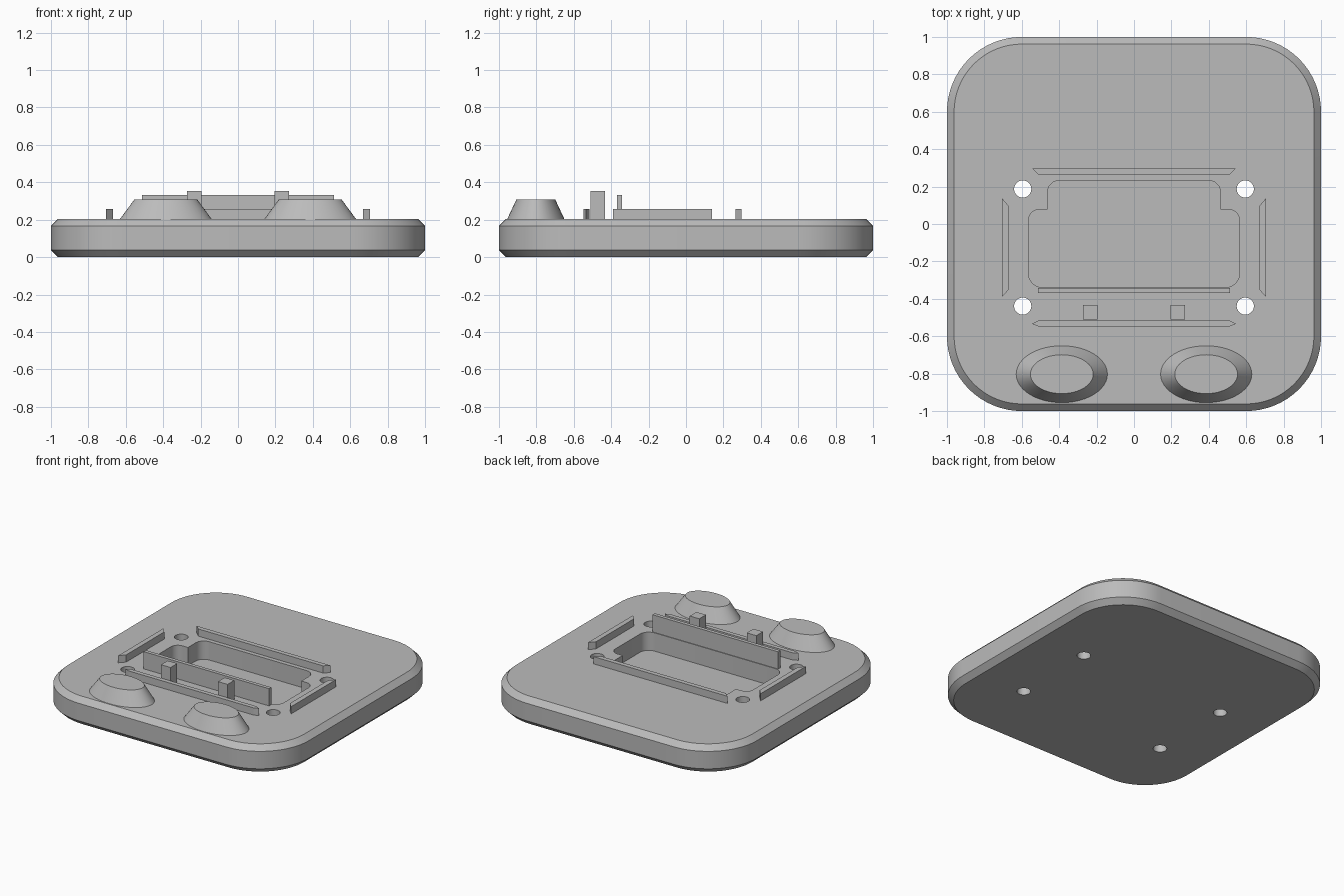
import bpy, bmesh, math

cube = bpy.data.objects.get("Cube")
if cube:
    bpy.data.objects.remove(cube, do_unlink=True)

grey = bpy.data.materials.new("plain grey")
grey.use_nodes = True
COLOUR = (0.5, 0.5, 0.5, 1)
grey.diffuse_color = COLOUR
grey.node_tree.nodes["Principled BSDF"].inputs["Base Color"].default_value = COLOUR

DECK = 0.205


def loft(name, rings):
    """Solid through matching rings, each a pair (outline, height)."""
    bm = bmesh.new()
    loops = [[bm.verts.new((x, y, z)) for x, y in pts] for pts, z in rings]
    n = len(loops[0])
    for low, high in zip(loops, loops[1:]):
        for i in range(n):
            j = (i + 1) % n
            bm.faces.new((low[i], low[j], high[j], high[i]))
    bm.faces.new(loops[0][::-1])
    bm.faces.new(loops[-1])
    bmesh.ops.recalc_face_normals(bm, faces=bm.faces)
    mesh = bpy.data.meshes.new(name)
    bm.to_mesh(mesh)
    bm.free()
    mesh.materials.append(grey)
    obj = bpy.data.objects.new(name, mesh)
    bpy.context.collection.objects.link(obj)
    return obj


def smooth(obj):
    obj.data.shade_smooth()
    obj.data.set_sharp_from_angle(angle=math.radians(25))


def ellipse(cx, cy, rx, ry, n=48):
    return [(cx + rx * math.cos(2 * math.pi * i / n),
             cy + ry * math.sin(2 * math.pi * i / n)) for i in range(n)]


def rounded(corners, steps):
    """Round each corner (x, y, radius) of an axis-aligned outline."""
    out = []
    for i, (x, y, r) in enumerate(corners):
        if r == 0:
            out.append((x, y))
            continue
        px, py, _ = corners[i - 1]
        nx, ny, _ = corners[(i + 1) % len(corners)]
        a, b = math.hypot(px - x, py - y), math.hypot(nx - x, ny - y)
        ux, uy = (px - x) / a * r, (py - y) / a * r
        vx, vy = (nx - x) / b * r, (ny - y) / b * r
        for k in range(steps + 1):
            t = math.pi / 2 * k / steps
            s, c = 1 - math.sin(t), 1 - math.cos(t)
            out.append((x + ux * s + vx * c, y + uy * s + vy * c))
    return out


def square(inset):
    h, r = 1 - inset, 0.4 - inset
    return rounded([(-h, -h, r), (h, -h, r), (h, h, r), (-h, h, r)], 16)


def box(name, x0, x1, y0, y1, z0, z1):
    pts = [(x0, y0), (x1, y0), (x1, y1), (x0, y1)]
    return loft(name, [(pts, z0), (pts, z1)])


# Base plate with chamfered rims
CH = 0.038
plate = loft("base_plate", [(square(CH), 0), (square(0), CH),
                            (square(0), DECK - CH), (square(CH), DECK)])

# Stepped pocket and four through holes, cut from the plate
half = [(0.563, -0.338, 0.07), (0.563, 0.077, 0.055),
        (0.463, 0.077, 0), (0.463, 0.233, 0.065)]
pocket = rounded(half + [(-x, y, r) for x, y, r in reversed(half)], 6)
cutters = [loft("pocket_cutter", [(pocket, 0.07), (pocket, 0.4)])]
for x in (-0.595, 0.595):
    for y in (-0.439, 0.187):
        ring = ellipse(x, y, 0.046, 0.046, 32)
        cutters.append(loft("hole_cutter", [(ring, -0.1), (ring, 0.4)]))
for cutter in cutters:
    mod = plate.modifiers.new("cut", 'BOOLEAN')
    mod.operation, mod.solver, mod.object = 'DIFFERENCE', 'EXACT', cutter
bpy.context.view_layer.update()
graph = bpy.context.evaluated_depsgraph_get()
plate_mesh = bpy.data.meshes.new_from_object(plate.evaluated_get(graph))
plate.modifiers.clear()
plate.data = plate_mesh
for cutter in cutters:
    bpy.data.objects.remove(cutter, do_unlink=True)
smooth(plate)

# Low rails with mitred ends around the pocket
RAIL = 0.258
SUNK = DECK - 0.02
back = [(-0.546, 0.298), (-0.51, 0.264), (0.51, 0.264), (0.546, 0.298)]
front = [(-0.546, -0.534), (-0.51, -0.548), (0.51, -0.548),
         (0.546, -0.534), (0.51, -0.516), (-0.51, -0.516)]
loft("back_rail", [(back, SUNK), (back, RAIL)])
loft("front_rail", [(front, SUNK), (front, RAIL)])

# Mirrored side rails, posts and domes
for side, s in (("left", 1), ("right", -1)):
    pts = [(s * 0.706, -0.39), (s * 0.706, 0.138),
           (s * 0.669, 0.095), (s * 0.669, -0.35)]
    loft(side + "_rail", [(pts, SUNK), (pts, RAIL)])
    box(side + "_post", s * 0.194, s * 0.272, -0.51, -0.432, SUNK, 0.353)
    foot = loft(side + "_tapered_foot",
                [(ellipse(s * 0.386, -0.803, 0.244, 0.152), DECK),
                 (ellipse(s * 0.386, -0.803, 0.168, 0.104), 0.308)])
    smooth(foot)

# Upright wall along the front of the pocket
box("upright_wall", -0.513, 0.513, -0.37, -0.343, SUNK, 0.332)
